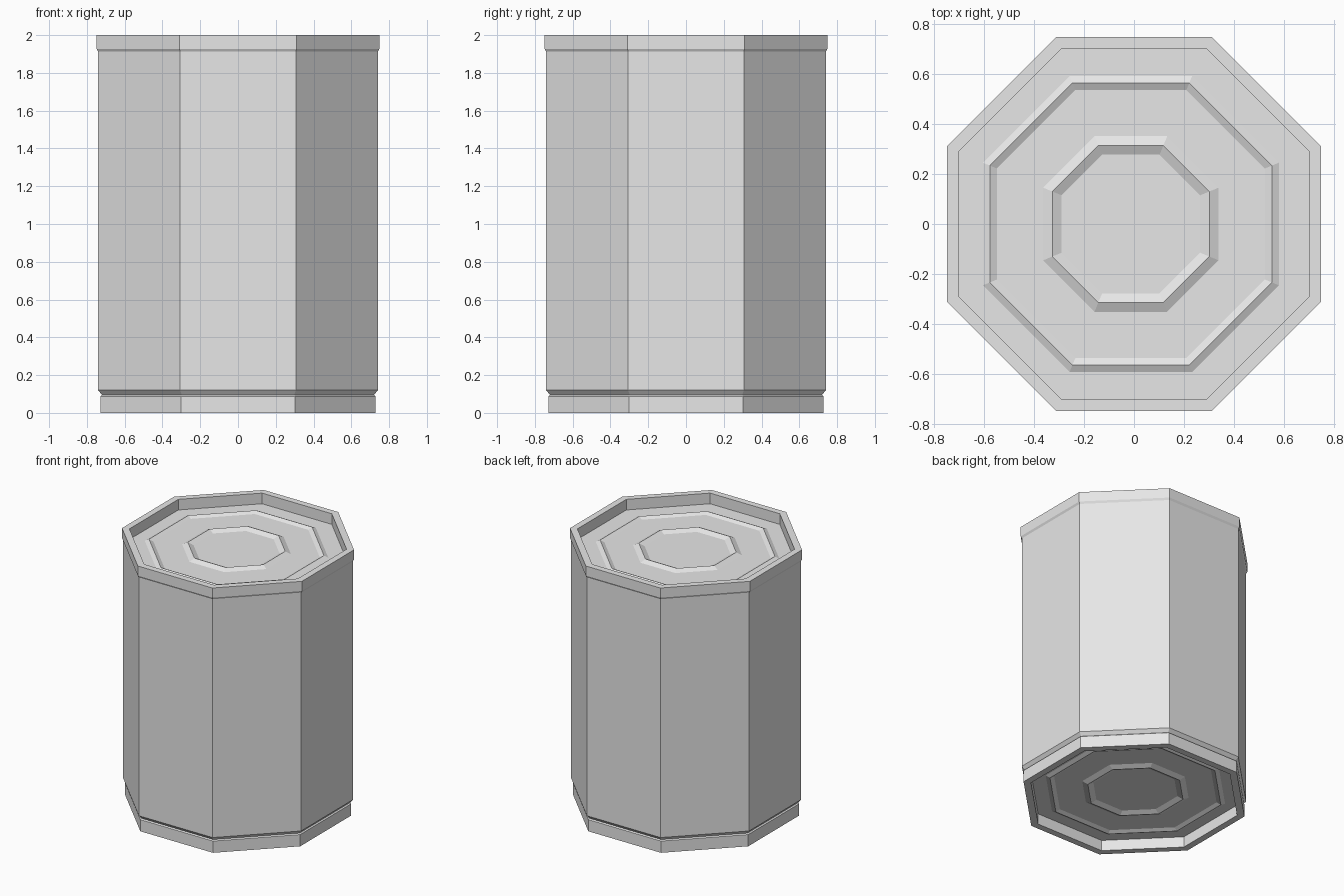
import bpy
import bmesh
import math

cube = bpy.data.objects.get("Cube")
if cube:
    bpy.data.objects.remove(cube, do_unlink=True)

SIDES = 8
SHIFT = -0.0125  # stamped ridges sit slightly off centre

metal = bpy.data.materials.new("plain_grey_metal")
metal.use_nodes = True
grey = (0.8, 0.8, 0.8, 1)
metal.diffuse_color = grey
metal.node_tree.nodes["Principled BSDF"].inputs["Base Color"].default_value = grey


def loft(name, profile, cap=None):
    """Octagonal loft through (flat distance, height, x shift) steps."""
    bm = bmesh.new()
    rings = []
    for flat, z, shift in profile:
        r = flat / math.cos(math.pi / SIDES)
        angles = [(i + 0.5) * math.tau / SIDES for i in range(SIDES)]
        rings.append([bm.verts.new((r * math.cos(a) + shift, r * math.sin(a), z))
                      for a in angles])
    for low, high in zip(rings, rings[1:]):
        for i in range(SIDES):
            j = (i + 1) % SIDES
            bm.faces.new((low[i], low[j], high[j], high[i]))
    if cap == "end":
        bm.faces.new(rings[-1])
    elif cap == "start":
        bm.faces.new(rings[0][::-1])
    mesh = bpy.data.meshes.new(name)
    bm.to_mesh(mesh)
    bm.free()
    mesh.materials.append(metal)
    obj = bpy.data.objects.new(name, mesh)
    bpy.context.collection.objects.link(obj)
    return obj


def straight(*steps):
    return [(flat, z, 0) for flat, z in steps]


def stamped_panel(edge, z, direction):
    """Flat panel with two raised ridges, listed from the edge inwards."""
    steps = [(edge, z, 0)]
    for flat, half, height in ((0.564, 0.028, 0.014), (0.314, 0.037, 0.018)):
        steps += [(flat + half, z, SHIFT),
                  (flat, z + direction * height, SHIFT),
                  (flat - half, z, SHIFT)]
    return steps


# Side wall with the pinched groove above the bottom rim
loft("can_wall", straight((0.72, 0.095), (0.74, 0.12), (0.74, 1.912)))

# Rims around the recessed panels
loft("top_rim", straight((0.74, 1.912), (0.748, 1.927), (0.748, 2.0),
                         (0.70, 2.0), (0.70, 1.92)))
loft("bottom_rim", straight((0.68, 0.08), (0.68, 0.0), (0.729, 0.0),
                            (0.729, 0.088), (0.72, 0.095)))

# Stamped lid and base
loft("lid", stamped_panel(0.70, 1.92, 1), cap="end")
loft("base", stamped_panel(0.68, 0.08, -1)[::-1], cap="start")
